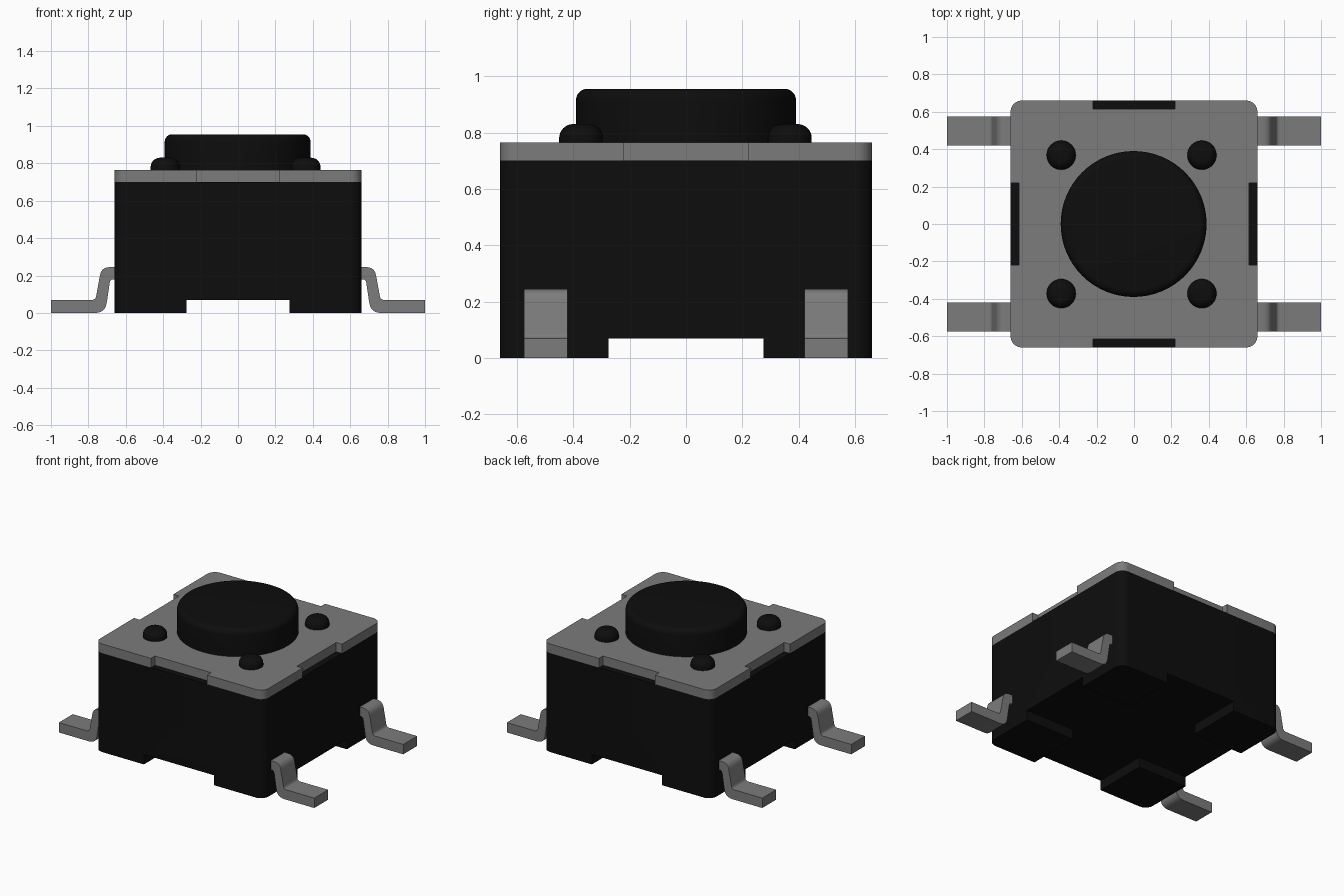
import bpy, bmesh, math
from mathutils import Vector

cube = bpy.data.objects.get("Cube")
if cube:
    bpy.data.objects.remove(cube, do_unlink=True)


def material(name, value):
    m = bpy.data.materials.new(name)
    m.use_nodes = True
    colour = (value, value, value, 1)
    m.diffuse_color = colour
    m.node_tree.nodes["Principled BSDF"].inputs["Base Color"].default_value = colour
    return m


BLACK = material("black plastic", 0.004)
METAL = material("grey metal", 0.2)


def finish(name, bm, mat, smooth=True):
    bmesh.ops.recalc_face_normals(bm, faces=bm.faces)
    mesh = bpy.data.meshes.new(name)
    bm.to_mesh(mesh)
    bm.free()
    mesh.materials.append(mat)
    ob = bpy.data.objects.new(name, mesh)
    bpy.context.collection.objects.link(ob)
    if smooth:
        shade(ob)
    return ob


def shade(ob):
    bpy.ops.object.select_all(action='DESELECT')
    ob.select_set(True)
    bpy.context.view_layer.objects.active = ob
    bpy.ops.object.shade_smooth_by_angle(angle=math.radians(35))


def prism(name, outline, offset, mat, smooth=True):
    """Extrude a closed outline of 3D points along an offset."""
    bm = bmesh.new()
    face = bm.faces.new([bm.verts.new(p) for p in outline])
    ext = bmesh.ops.extrude_face_region(bm, geom=[face])
    moved = [v for v in ext["geom"] if isinstance(v, bmesh.types.BMVert)]
    bmesh.ops.translate(bm, verts=moved, vec=Vector(offset))
    return finish(name, bm, mat, smooth)


def square_outline(h, r, z, notch=None):
    """Rounded square, optionally with a (half width, depth) notch in each side."""
    side = []
    if notch:
        w, d = notch
        side += [(h, -w), (h - d, -w), (h - d, w), (h, w)]
    for i in range(9):
        a = math.pi / 2 * i / 8
        side.append((h - r + r * math.cos(a), h - r + r * math.sin(a)))
    points = []
    for k in range(4):
        c, s = round(math.cos(k * math.pi / 2)), round(math.sin(k * math.pi / 2))
        points += [(c * x - s * y, s * x + c * y, z) for x, y in side]
    return points


def round_button(name, x, y, radius, z0, z1, bevel, segments):
    """Cylinder with a rounded top edge, spun from a half profile."""
    bm = bmesh.new()
    profile = [(0, z0), (radius, z0)]
    for i in range(9):
        a = math.pi / 2 * i / 8
        profile.append((radius - bevel + bevel * math.cos(a), z1 - bevel + bevel * math.sin(a)))
    profile.append((0, z1))
    verts = [bm.verts.new((r, 0, z)) for r, z in profile]
    edges = [bm.edges.new(pair) for pair in zip(verts, verts[1:])]
    bmesh.ops.spin(bm, geom=verts + edges, cent=(0, 0, 0), axis=(0, 0, 1),
                   angle=math.tau, steps=segments)
    bmesh.ops.remove_doubles(bm, verts=bm.verts, dist=0.0001)
    bmesh.ops.translate(bm, verts=bm.verts, vec=(x, y, 0))
    return finish(name, bm, BLACK)


# Housing, with crossing channels underneath that leave four corner feet
body = prism("housing", square_outline(0.66, 0.06, 0), (0, 0, 0.70), BLACK, False)
w, far = 0.275, 0.9
arm = [(far, -w), (far, w), (w, w)]
cross = []
for k in range(4):
    c, s = round(math.cos(k * math.pi / 2)), round(math.sin(k * math.pi / 2))
    cross += [(c * x - s * y, s * x + c * y, -0.1) for x, y in arm]
cutter = prism("channel_cutter", cross, (0, 0, 0.17), BLACK, False)
cutter.hide_render = True
mod = body.modifiers.new("channels", 'BOOLEAN')
mod.operation = 'DIFFERENCE'
mod.solver = 'EXACT'
mod.object = cutter
bpy.context.view_layer.objects.active = body
bpy.ops.object.modifier_apply(modifier=mod.name)
bpy.data.objects.remove(cutter, do_unlink=True)
shade(body)

# Metal cover plate, notched in the middle of each side
prism("cover_plate", square_outline(0.66, 0.06, 0.70, (0.22, 0.045)), (0, 0, 0.065), METAL)

# Push button and four corner rivets
round_button("push_button", -0.002, 0, 0.39, 0.75, 0.955, 0.04, 64)
for x, sx in ((-0.389, "right"), (0.363, "left")):
    for y, sy in ((-0.372, "front"), (0.368, "back")):
        round_button(f"rivet_{sy}_{sx}", x, y, 0.078, 0.75, 0.83, 0.05, 32)


def fillet(points):
    """Round the corners of (x, z, radius) points."""
    out = []
    for i, (x, z, r) in enumerate(points):
        p = Vector((x, z))
        if r == 0:
            out.append(p)
            continue
        a = p + (Vector(points[i - 1][:2]) - p).normalized() * r
        b = p + (Vector(points[(i + 1) % len(points)][:2]) - p).normalized() * r
        for j in range(7):
            t = j / 6
            out.append(a * (1 - t) ** 2 + p * 2 * t * (1 - t) + b * t * t)
    return out


# Four bent metal legs
leg = fillet([(0.64, 0.245, 0), (0.73, 0.245, 0.045), (0.762, 0.07, 0.02), (1.0, 0.07, 0),
              (1.0, 0, 0), (0.71, 0, 0.055), (0.683, 0.18, 0.018), (0.64, 0.18, 0)])
for sx, nx in ((1, "left"), (-1, "right")):
    for y, ny in ((-0.575, "front"), (0.42, "back")):
        prism(f"leg_{ny}_{nx}", [(sx * p.x, y, p.y) for p in leg], (0, 0.155, 0), METAL)
